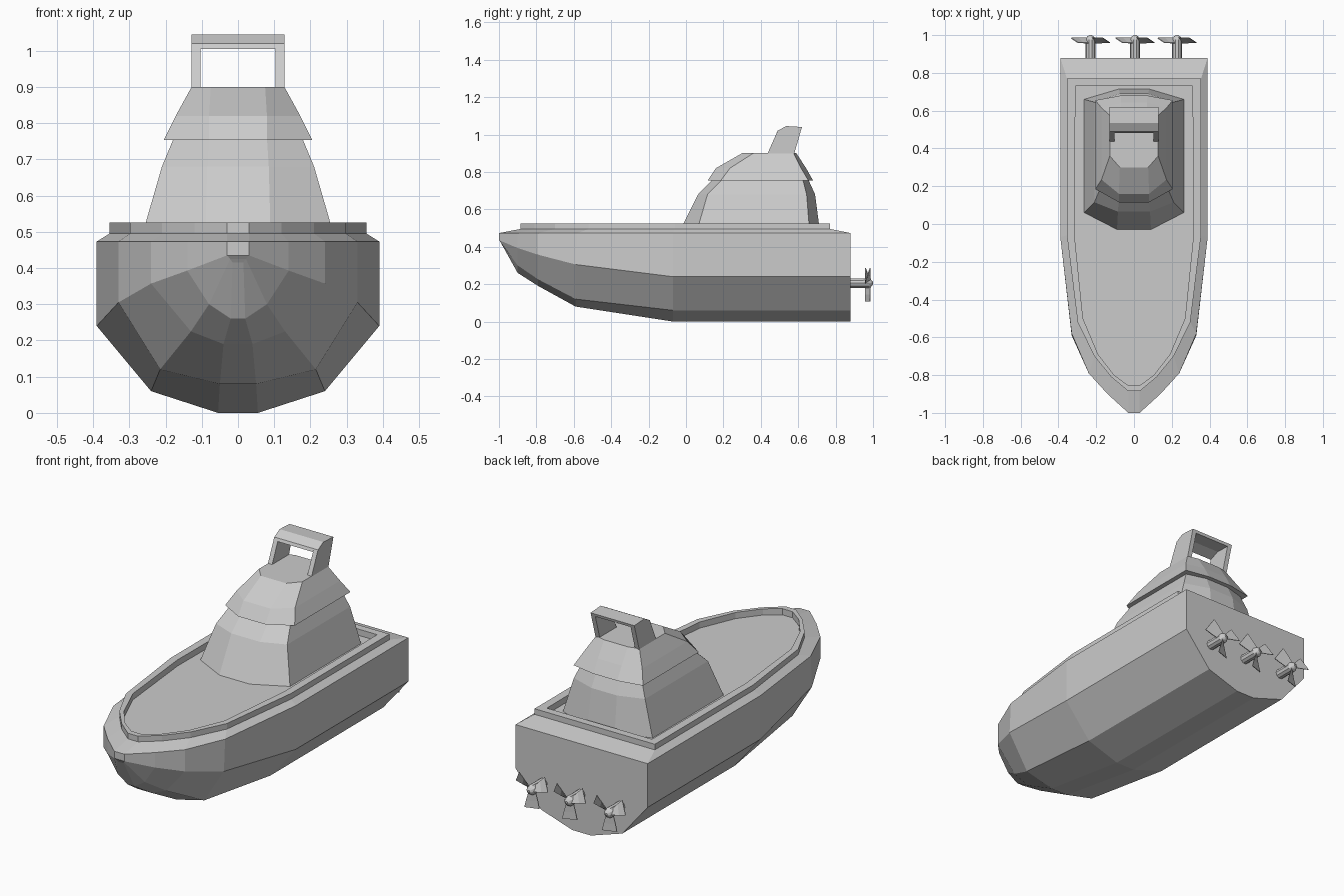
import bpy, bmesh
from math import sin, cos, pi, radians
from mathutils import Matrix

if "Cube" in bpy.data.objects:
    bpy.data.objects.remove(bpy.data.objects["Cube"])


def finish(name, bm):
    bmesh.ops.recalc_face_normals(bm, faces=bm.faces)
    me = bpy.data.meshes.new(name)
    bm.to_mesh(me)
    bm.free()
    ob = bpy.data.objects.new(name, me)
    bpy.context.collection.objects.link(ob)
    return ob


def loft(name, rings):
    """Skin closed rings of equal length and cap both ends."""
    bm = bmesh.new()
    rows = [[bm.verts.new(p) for p in r] for r in rings]
    n = len(rows[0])
    for a, b in zip(rows, rows[1:]):
        for i in range(n):
            j = (i + 1) % n
            bm.faces.new((a[i], a[j], b[j], b[i]))
    bm.faces.new(rows[0])
    bm.faces.new(rows[-1])
    return finish(name, bm)


def extrude_x(name, profile, x0, x1):
    return loft(name, [[(x, y, z) for y, z in profile] for x in (x0, x1)])


# Hull with bulwark and sunken deck: keel, bilge, chine (x, y, z), sheer, rail outer, rail inner (x, y)
stations = [
    ((.055, .88, 0), (.24, .88, .06), (.39, .88, .24), (.39, .88), (.355, .77), (.31, .73)),
    ((.055, -.07, 0), (.24, -.07, .06), (.39, -.07, .24), (.39, -.07), (.355, -.06), (.315, -.06)),
    ((.05, -.59, .08), (.215, -.59, .12), (.33, -.59, .305), (.33, -.58), (.298, -.52), (.27, -.5)),
    ((.04, -.79, .19), (.13, -.79, .225), (.24, -.79, .357), (.24, -.79), (.21, -.70), (.19, -.69)),
    ((.02, -.90, .26), (.08, -.90, .30), (.14, -.90, .393), (.14, -.90), (.12, -.81), (.105, -.80)),
    ((.015, -.985, .415), (.022, -.992, .425), (.03, -1, .435), (.03, -1), (.03, -.885), (.03, -.855)),
]
bm = bmesh.new()
sides = []
for keel, bilge, chine, sheer, outer, inner in stations:
    pts = [keel, bilge, chine, (*sheer, .473), (*outer, .495), (*outer, .525),
           (*inner, .525), (*inner, .492)]
    sides.append([[bm.verts.new((s * x, y, z)) for x, y, z in pts] for s in (1, -1)])
for a, b in zip(sides, sides[1:]):
    for s in (0, 1):
        for j in range(7):
            bm.faces.new((a[s][j], a[s][j + 1], b[s][j + 1], b[s][j]))
    for j in (0, 7):  # keel bottom and deck
        bm.faces.new((a[0][j], a[1][j], b[1][j], b[0][j]))
for r, l in (sides[0], sides[-1]):  # transom and stem
    for j in range(7):
        bm.faces.new((r[j], r[j + 1], l[j + 1], l[j]))
finish("hull", bm)


# Cabin and roof from eight-sided rings
def octagon(z, front, front_half, corner, half, rear_corner, rear, rear_half):
    right = [(front_half, front), (half, corner), (half, rear_corner), (rear_half, rear)]
    return [(x, y, z) for x, y in right] + [(-x, y, z) for x, y in reversed(right)]


loft("cabin", [octagon(.49, -.03, .09, .06, .265, .66, .715, .08),
               octagon(.68, .065, .085, .115, .21, .645, .69, .075),
               octagon(.757, .14, .08, .19, .178, .625, .655, .07)])
loft("roof", [octagon(.753, .115, .08, .185, .205, .655, .68, .07),
              octagon(.82, .16, .08, .235, .172, .615, .642, .07),
              octagon(.90, .30, .075, .36, .128, .575, .59, .07)])

# Mast arch on the roof
leg = [(.43, .885), (.49, 1.02), (.535, 1.045), (.62, 1.04), (.575, .885)]
for s, side in ((1, "right"), (-1, "left")):
    extrude_x("arch_leg_" + side, leg, s * .104, s * .129)
extrude_x("arch_bar", [(.483, 1.005), (.49, 1.02), (.535, 1.045), (.62, 1.04),
                       (.616, 1.025), (.537, 1.028)], -.104, .104)


# Three propellers on shafts
def turned(name, x, z, profile, n=10):
    return loft(name, [[(x + r * cos(2 * pi * i / n), y, z + r * sin(2 * pi * i / n))
                        for i in range(n)] for y, r in profile])


def blade(name, x, z, angle):
    # Each radius: half width and pitch offset along the shaft
    rings = []
    for r, w, pitch in ((.015, .012, .014), (.06, .026, .013), (.098, .036, .012)):
        rings.append([(x + r * cos(angle) - t * w * sin(angle),
                       .972 + t * pitch + d,
                       z + r * sin(angle) + t * w * cos(angle))
                      for t, d in ((-1, -.002), (1, -.002), (1, .002), (-1, .002))])
    loft(name, rings)


for k, x in enumerate((-.23, .005, .228)):
    turned(f"propeller_shaft_{k}", x, .205, [(.87, .026), (.955, .026)])
    turned(f"propeller_hub_{k}", x, .205, [(.95, .027), (.978, .027), (.992, .018), (1.0, .006)])
    for b in range(3):
        blade(f"propeller_blade_{k}_{b}", x, .205, radians(30 + 120 * b))
